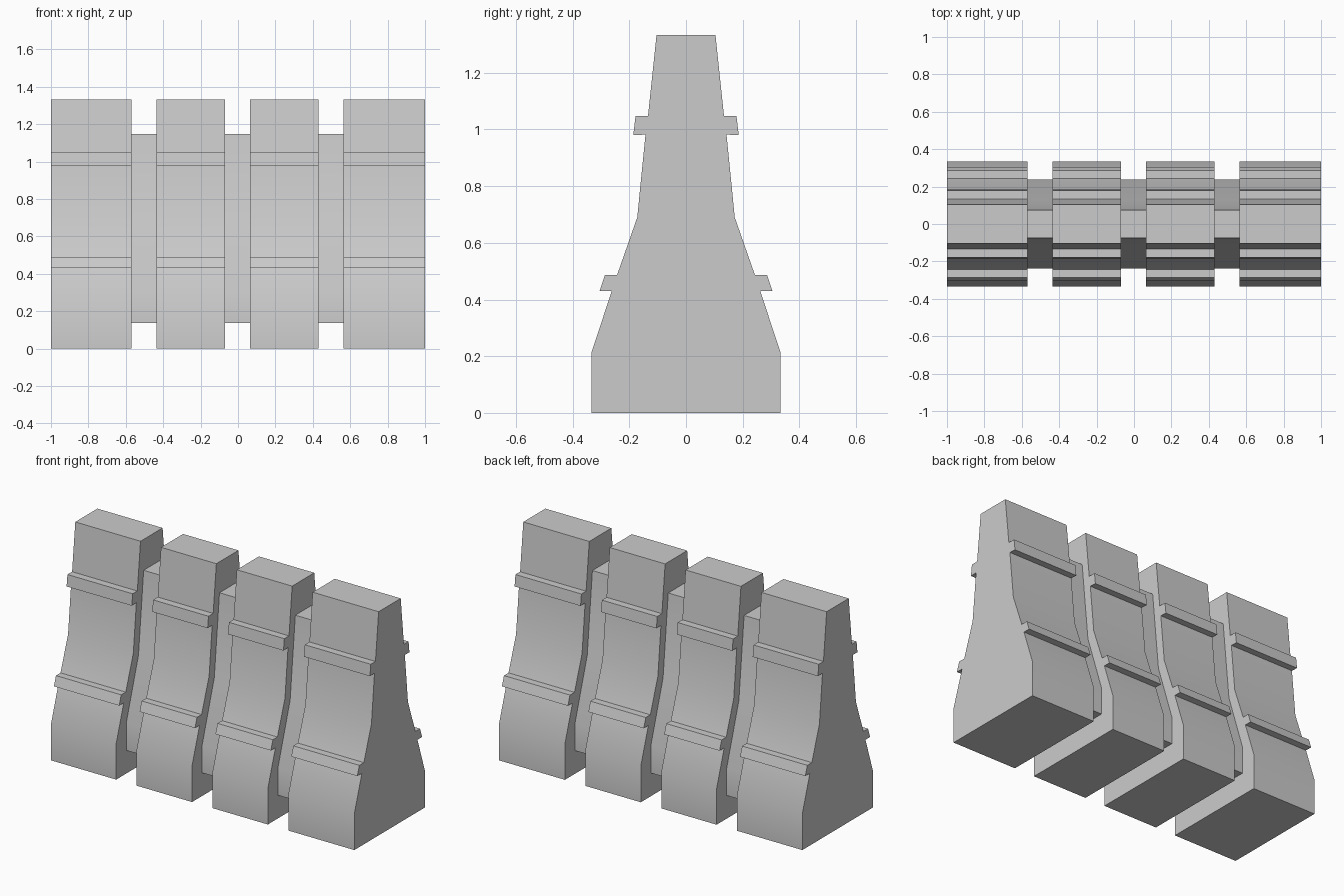
import bpy

if "Cube" in bpy.data.objects:
    bpy.data.objects.remove(bpy.data.objects["Cube"])

# Half profiles (y, z), bottom to top
BODY = [(0.333, 0), (0.333, 0.215), (0.262, 0.43), (0.243, 0.487),
        (0.172, 0.69), (0.143, 0.98), (0.134, 1.048), (0.104, 1.333)]
BLOCK = BODY[:2] + [(0.262, 0.43), (0.305, 0.43), (0.286, 0.487), (0.243, 0.487),
                    (0.172, 0.69), (0.143, 0.982), (0.186, 0.98), (0.178, 1.048),
                    (0.134, 1.048), (0.104, 1.333)]
# The recessed web repeats the plain body outline at a smaller scale
WEB = [(y * 0.715, 0.138 + z * 0.758) for y, z in BODY if z not in (0.43, 0.487, 0.98, 1.048)
       ] 


def extrude_profile(name, half, x0, x1):
    """Mirror a half profile in y and extrude it along x."""
    outline = half + [(-y, z) for y, z in reversed(half)]
    n = len(outline)
    verts = [(x, y, z) for x in (x0, x1) for y, z in outline]
    faces = [tuple(reversed(range(n))), tuple(range(n, 2 * n))]
    faces += [(i, (i + 1) % n, (i + 1) % n + n, i + n) for i in range(n)]
    mesh = bpy.data.meshes.new(name)
    mesh.from_pydata(verts, [], faces)
    obj = bpy.data.objects.new(name, mesh)
    bpy.context.collection.objects.link(obj)
    bpy.ops.object.select_all(action='DESELECT')
    obj.select_set(True)
    bpy.context.view_layer.objects.active = obj
    bpy.ops.object.shade_smooth_by_angle(angle=0.52)
    return obj


# Four ribbed wall blocks
spans = [(-1, -0.57), (-0.435, -0.07), (0.065, 0.43), (0.565, 1)]
for i, (a, b) in enumerate(spans):
    extrude_profile(f"wall_block_{i + 1}", BLOCK, a, b)

# Three recessed webs filling the gaps
for i in range(3):
    extrude_profile(f"recessed_web_{i + 1}", WEB, spans[i][1], spans[i + 1][0])
